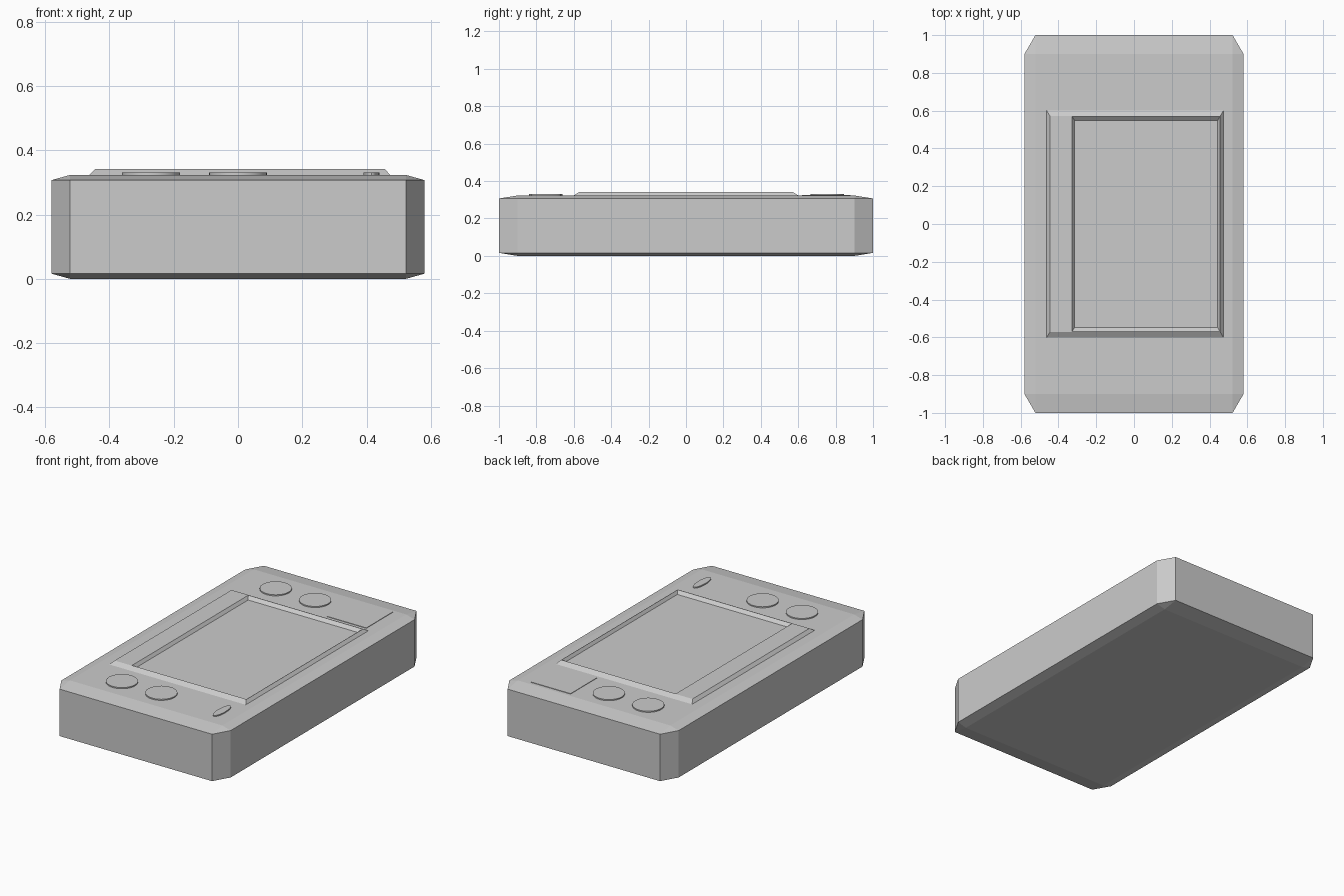
import bpy, bmesh
from mathutils import Matrix, Vector

cube = bpy.data.objects.get("Cube")
if cube:
    bpy.data.objects.remove(cube, do_unlink=True)

grey = bpy.data.materials.new("plain grey")
grey.use_nodes = True
colour = (0.6, 0.6, 0.6, 1)
grey.diffuse_color = colour
grey.node_tree.nodes["Principled BSDF"].inputs["Base Color"].default_value = colour

TOP = 0.323   # top of the case
RIM = 0.341   # top of the screen frame


def finish(name, bm):
    bmesh.ops.recalc_face_normals(bm, faces=bm.faces)
    mesh = bpy.data.meshes.new(name)
    bm.to_mesh(mesh)
    bm.free()
    mesh.materials.append(grey)
    obj = bpy.data.objects.new(name, mesh)
    bpy.context.collection.objects.link(obj)
    return obj


def button(name, x, y, rx, ry):
    bm = bmesh.new()
    place = Matrix.Translation((x, y, TOP)) @ Matrix.Diagonal((rx, ry, 1, 1))
    bmesh.ops.create_cone(bm, cap_ends=True, segments=32, radius1=1,
                          radius2=1, depth=0.014, matrix=place)
    obj = finish(name, bm)
    bpy.ops.object.select_all(action='DESELECT')
    obj.select_set(True)
    bpy.context.view_layer.objects.active = obj
    bpy.ops.object.shade_smooth_by_angle()


# Case: chamfered cube stretched to a slab
bm = bmesh.new()
bmesh.ops.create_cube(bm, size=2)
bmesh.ops.bevel(bm, geom=bm.edges[:], offset=0.1, segments=1, affect='EDGES')
bmesh.ops.scale(bm, vec=Vector((0.58, 1, TOP / 2)), verts=bm.verts)
bmesh.ops.translate(bm, vec=(0, 0, TOP / 2), verts=bm.verts)
finish("case", bm)

# Screen frame: rectangles (left, right, half length, height) joined in a ring
bm = bmesh.new()
section = [(-0.462, 0.473, 0.6, 0.31), (-0.462, 0.473, 0.6, TOP),
           (-0.445, 0.457, 0.572, RIM), (-0.328, 0.455, 0.569, RIM),
           (-0.314, 0.443, 0.548, TOP), (-0.314, 0.443, 0.548, 0.31)]
loops = [[bm.verts.new(p) for p in ((l, -h, z), (r, -h, z), (r, h, z), (l, h, z))]
         for l, r, h, z in section]
for i, a in enumerate(loops):
    b = loops[(i + 1) % len(loops)]
    for j in range(4):
        k = (j + 1) % 4
        bm.faces.new((a[j], a[k], b[k], b[j]))
finish("screen_frame", bm)

# Round buttons at both ends
for end, y in (("front", -0.75), ("back", 0.755)):
    for side, x in (("right", -0.27), ("middle", 0)):
        button(f"{end}_{side}_button", x, y, 0.09, 0.09)

# Narrow oval button
button("oval_button", 0.415, -0.75, 0.025, 0.08)

# Thin square plate at the back
bm = bmesh.new()
bmesh.ops.create_cube(bm, size=1, matrix=Matrix.Translation((0.31, 0.75, TOP))
                      @ Matrix.Diagonal((0.27, 0.26, 0.006, 1)))
finish("square_plate", bm)
